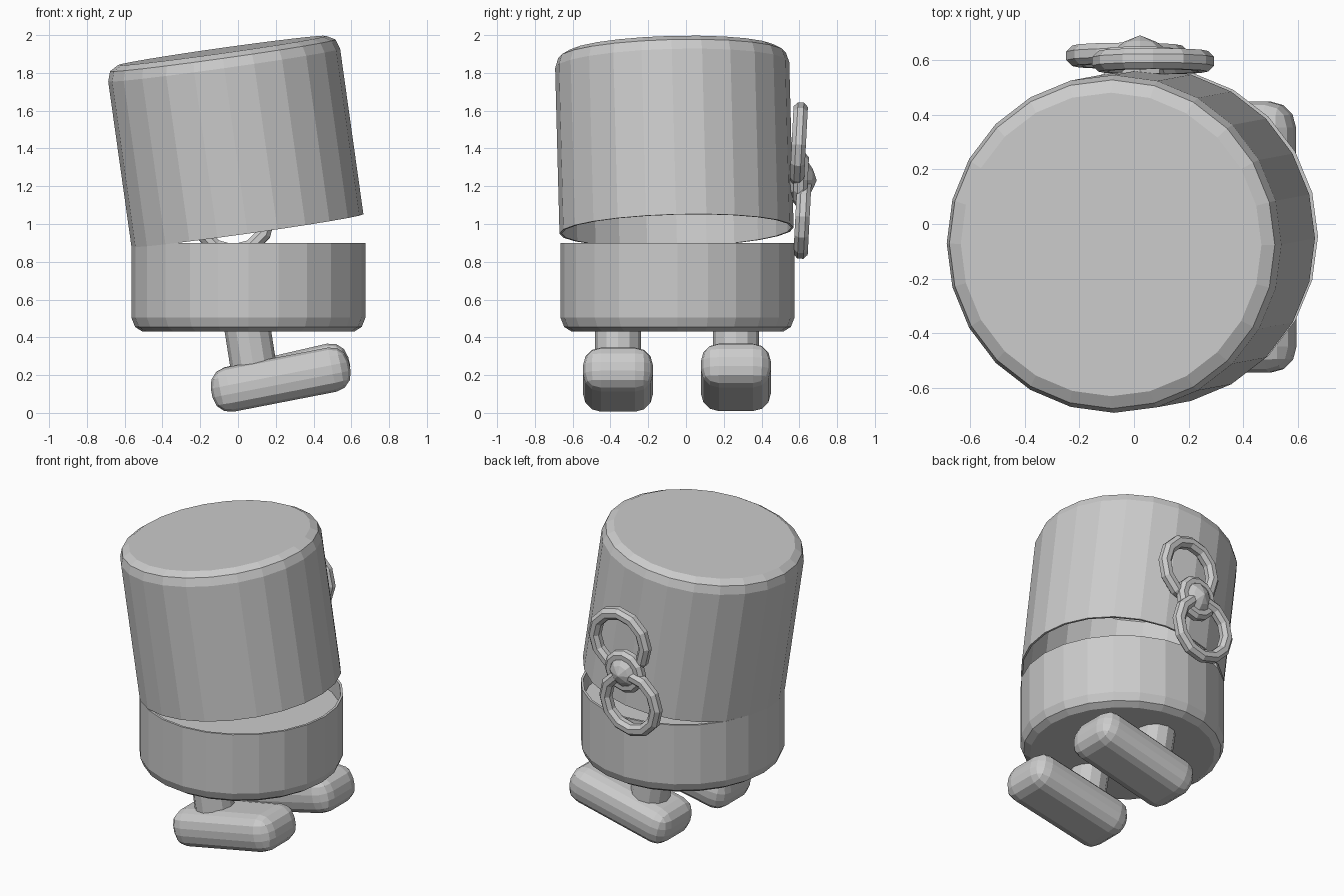
import bpy, bmesh
from math import radians, sin, cos, tau
from mathutils import Matrix, Vector

cube = bpy.data.objects.get("Cube")
if cube:
    bpy.data.objects.remove(cube, do_unlink=True)

grey = bpy.data.materials.new("plain grey")
grey.use_nodes = True
colour = (0.6, 0.6, 0.6, 1)
grey.diffuse_color = colour
grey.node_tree.nodes["Principled BSDF"].inputs["Base Color"].default_value = colour


def finish(name, bm, matrix):
    bmesh.ops.recalc_face_normals(bm, faces=bm.faces)
    mesh = bpy.data.meshes.new(name)
    bm.to_mesh(mesh)
    bm.free()
    mesh.materials.append(grey)
    obj = bpy.data.objects.new(name, mesh)
    obj.matrix_world = matrix
    bpy.context.collection.objects.link(obj)
    return obj


def place(x, y, z, rx=0, ry=0):
    return (Matrix.Translation((x, y, z)) @ Matrix.Rotation(radians(rx), 4, "X")
            @ Matrix.Rotation(radians(ry), 4, "Y"))


def lathe(name, profile, matrix, sides=24):
    """Revolve (radius, height) points about z; both ends are capped."""
    bm = bmesh.new()
    rings = [[bm.verts.new((r * cos(tau * i / sides), r * sin(tau * i / sides), z))
              for i in range(sides)] for r, z in profile]
    for a, b in zip(rings, rings[1:]):
        for i in range(sides):
            j = (i + 1) % sides
            bm.faces.new((a[i], a[j], b[j], b[i]))
    bm.faces.new(rings[0])
    bm.faces.new(rings[-1])
    return finish(name, bm, matrix)


def torus(name, major, minor, matrix, sides=12, tube=8):
    bm = bmesh.new()
    rings = []
    for i in range(sides):
        a = tau * i / sides
        ring = []
        for k in range(tube):
            b = tau * (k + 0.5) / tube
            r = major + minor * cos(b)
            ring.append(bm.verts.new((r * cos(a), r * sin(a), minor * sin(b))))
        rings.append(ring)
    for i in range(sides):
        a, b = rings[i], rings[(i + 1) % sides]
        for k in range(tube):
            m = (k + 1) % tube
            bm.faces.new((a[k], b[k], b[m], a[m]))
    return finish(name, bm, matrix)


# Lower body: an open cup with a recessed floor
lathe("lower_body", [(0.56, 0.43), (0.6, 0.455), (0.62, 0.505), (0.62, 0.9),
                     (0.605, 0.9), (0.605, 0.78)], place(0.055, -0.045, 0))

# Tilted upper body: a hollow cap raised on one side
lathe("upper_body", [(0.557, 0.963), (0.603, 0.937), (0.62, 0.885), (0.62, 0),
                     (0.608, 0), (0.608, 0.87), (0.55, 0.945)],
      place(0.05, -0.05, 0.965, 1.5, -8))


# Legs and rounded feet
def foot(name, x, y, z, tilt):
    bm = bmesh.new()
    bmesh.ops.create_cube(bm, size=1)
    bmesh.ops.scale(bm, vec=(0.745, 0.37, 0.238), verts=bm.verts)
    bmesh.ops.bevel(bm, geom=bm.edges[:], offset=0.095, segments=3,
                    profile=0.5, affect="EDGES")
    finish(name, bm, place(x, y, z, 0, -tilt))


for side, y, z, tilt in (("right", -0.36, 0.176, 11), ("left", 0.264, 0.188, 13)):
    foot(side + "_foot", 0.226, y, z, tilt)
    lathe(side + "_leg", [(0.122, -0.12), (0.122, 0.12)],
          place(0.067, y, 0.34, 0, -9), 12)

# Wind-up key on the back: two loops, a hub ring and a pointed knob
facing = -93
torus("key_upper_loop", 0.186, 0.041, place(0.07, 0.597, 1.42, facing))
torus("key_lower_loop", 0.186, 0.041, place(-0.025, 0.617, 1.04, facing))
torus("key_hub_ring", 0.105, 0.04, place(0.022, 0.608, 1.235, facing))
lathe("key_knob", [(0.1, -0.06), (0.1, 0.03), (0.06, 0.06), (0.004, 0.083)],
      place(0.022, 0.608, 1.235, facing), 8)
